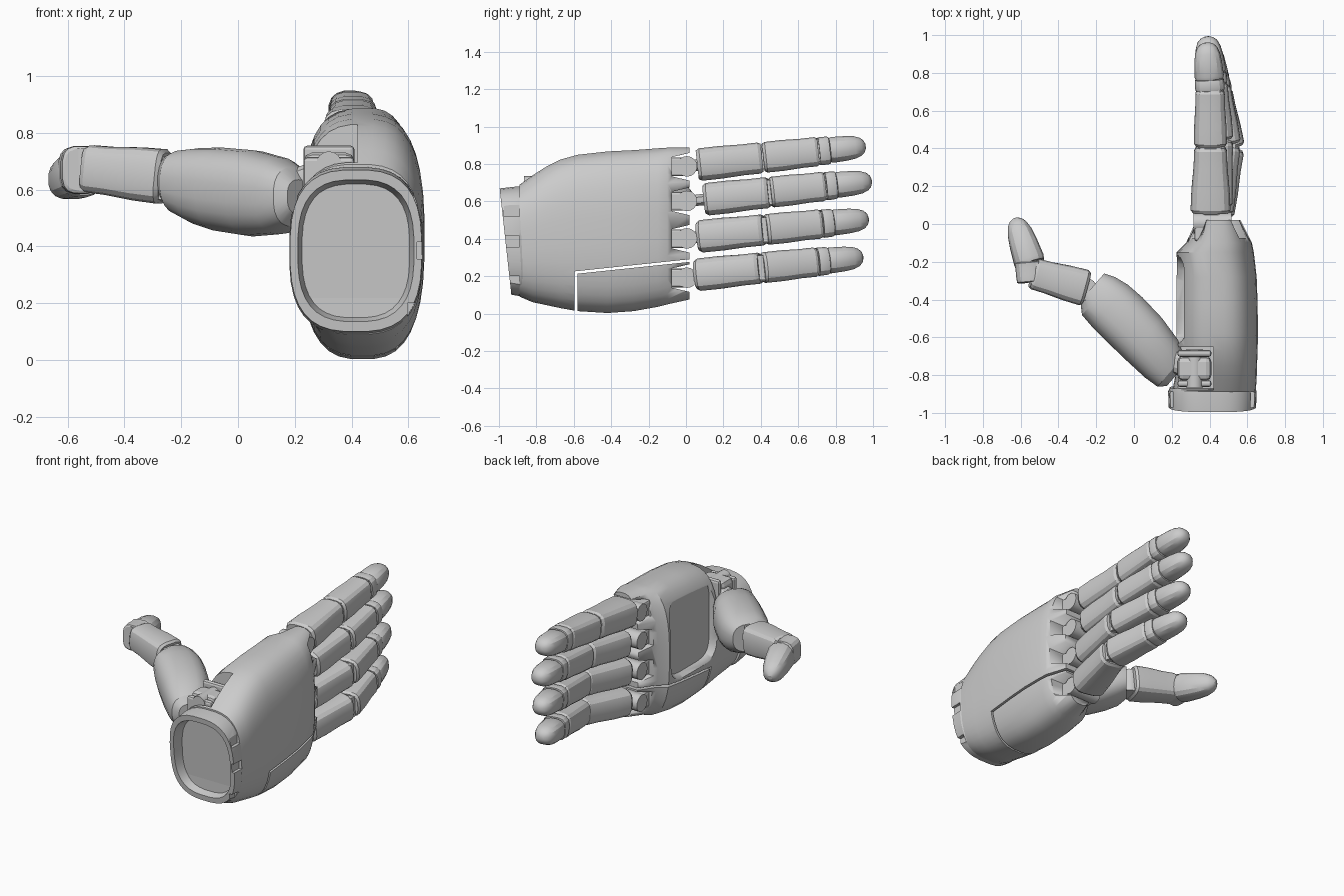
import bpy, bmesh, math
from mathutils import Vector, Matrix

if "Cube" in bpy.data.objects:
    bpy.data.objects.remove(bpy.data.objects["Cube"])

X = Vector((1, 0, 0))
Z = Vector((0, 0, 1))


def add_object(name, bm, smooth=0):
    bmesh.ops.recalc_face_normals(bm, faces=bm.faces)
    me = bpy.data.meshes.new(name)
    bm.to_mesh(me)
    bm.free()
    ob = bpy.data.objects.new(name, me)
    bpy.context.collection.objects.link(ob)
    if smooth:
        activate(ob)
        bpy.ops.object.shade_smooth_by_angle(angle=math.radians(smooth))
    return ob


def activate(ob):
    bpy.ops.object.select_all(action='DESELECT')
    ob.select_set(True)
    bpy.context.view_layer.objects.active = ob


def loft(name, rings, n=16, power=2.6, smooth=24):
    """Skin superellipse rings, each (centre, half axis u, half axis v)."""
    bm = bmesh.new()
    loops = []
    for c, u, v in rings:
        loop = []
        for i in range(n):
            a = 2 * math.pi * (i + 0.5) / n
            k, s = math.cos(a), math.sin(a)
            fu = math.copysign(abs(k) ** (2 / power), k)
            fv = math.copysign(abs(s) ** (2 / power), s)
            loop.append(bm.verts.new(c + u * fu + v * fv))
        loops.append(loop)
    for a, b in zip(loops, loops[1:]):
        for i in range(n):
            j = (i + 1) % n
            bm.faces.new((a[i], a[j], b[j], b[i]))
    bm.faces.new(loops[0])
    bm.faces.new(loops[-1])
    return add_object(name, bm, smooth)


def segment(name, a, b, size_a, size_b, profile, side=X, **kw):
    """Loft from a to b; profile is a list of (fraction, scale)."""
    a, b = Vector(a), Vector(b)
    t = (b - a).normalized()
    u = (side - t * side.dot(t)).normalized()
    v = t.cross(u)
    rings = []
    for f, s in profile:
        su = (size_a[0] + (size_b[0] - size_a[0]) * f) * s
        sv = (size_a[1] + (size_b[1] - size_a[1]) * f) * s
        rings.append((a.lerp(b, f), u * su, v * sv))
    return loft(name, rings, **kw)


def box(name, centre, size, rot=None, bevel=0):
    bm = bmesh.new()
    bmesh.ops.create_cube(bm, size=1)
    bmesh.ops.scale(bm, vec=size, verts=bm.verts)
    if bevel:
        bmesh.ops.bevel(bm, geom=bm.edges[:], offset=bevel, segments=2,
                        profile=0.5, affect='EDGES')
    m = Matrix.Translation(centre) @ (rot or Matrix())
    bmesh.ops.transform(bm, matrix=m, verts=bm.verts)
    return add_object(name, bm)


def cylinder(name, centre, axis, radius, length, n=16):
    bm = bmesh.new()
    bmesh.ops.create_cone(bm, cap_ends=True, segments=n, radius1=radius,
                          radius2=radius, depth=length)
    rot = Vector(axis).to_track_quat('Z', 'Y').to_matrix().to_4x4()
    bmesh.ops.transform(bm, matrix=Matrix.Translation(centre) @ rot, verts=bm.verts)
    return add_object(name, bm, 30)


def cut(target, cutter):
    mod = target.modifiers.new("cut", 'BOOLEAN')
    mod.operation = 'DIFFERENCE'
    mod.solver = 'EXACT'
    mod.object = cutter
    activate(target)
    bpy.ops.object.modifier_apply(modifier=mod.name)
    bpy.data.objects.remove(cutter, do_unlink=True)


# Palm: y, z low, z high, x palm side, x back side
palm_sections = [
    (-0.89, 0.09, 0.69, 0.20, 0.645), (-0.82, 0.06, 0.74, 0.215, 0.65),
    (-0.75, 0.045, 0.785, 0.22, 0.652), (-0.67, 0.028, 0.825, 0.22, 0.655),
    (-0.58, 0.012, 0.85, 0.22, 0.657), (-0.42, 0.002, 0.868, 0.22, 0.655),
    (-0.28, 0.012, 0.875, 0.22, 0.65), (-0.15, 0.035, 0.885, 0.225, 0.635),
    (-0.10, 0.048, 0.888, 0.275, 0.625), (0.02, 0.075, 0.888, 0.33, 0.565)]
palm = loft("palm", [
    (Vector(((x0 + x1) / 2, y, (z0 + z1) / 2)), X * (x1 - x0) / 2, Z * (z1 - z0) / 2)
    for y, z0, z1, x0, x1 in palm_sections], n=36, power=2.8)

# Through slit that splits off the little-finger side panel
cut(palm, box("slit_cutter", (0.42, -0.588, 0.09), (0.8, 0.014, 0.27)))
tilt = math.atan2(0.06, 0.57)
cut(palm, box("slit_cutter", (0.42, -0.27, 0.253), (0.8, 0.65, 0.014),
              Matrix.Rotation(tilt, 4, 'X')))

# Shallow hollow of the palm, between the finger ridge and the side panel
cut(palm, segment("hollow_cutter", (0.10, -0.40, 0.54), (0.265, -0.40, 0.54),
                  (0.29, 0.33), (0.22, 0.25), [(0, 1), (0.6, 1), (1, 1)],
                  side=Vector((0, 1, 0)), n=24, power=5))

# Pocket that exposes the thumb joint
cut(palm, box("pocket_cutter", (0.28, -0.765, 0.78), (0.28, 0.23, 0.36)))

# Wedge-shaped knuckle slots in the finger end of the palm
knuckle_z = [0.785, 0.60, 0.40, 0.19]
for z in knuckle_z:
    cut(palm, segment("slot_cutter", (0.42, -0.075, z), (0.42, 0.075, z),
                      (0.4, 0.052), (0.4, 0.088), [(0, 1), (1, 1)], n=4, power=90))

# Hollow wrist cuff with a tilted rim
def cuff_ring(y, lean, hx, hz):
    return (Vector((0.415, y, 0.385)), X * hx, Vector((0, -lean, 1)) * hz)


cuff = loft("wrist_cuff", [
    cuff_ring(-0.865, 0.03, 0.225, 0.295), cuff_ring(-0.89, 0.06, 0.235, 0.295),
    cuff_ring(-0.965, 0.11, 0.232, 0.285), cuff_ring(-0.965, 0.11, 0.205, 0.25),
    cuff_ring(-0.90, 0.06, 0.19, 0.235)], n=36, power=2.8)
for z, x in ((0.55, 0.64), (0.385, 0.652), (0.17, 0.62), (0.55, 0.185)):
    cut(cuff, box("notch_cutter", (x, -0.93, z), (0.045, 0.085, 0.06)))

# Fingers: base y, base z, tip y, tip z, base x, middle-joint x
BLOCK = [(0, 0.86), (0.05, 0.98), (0.35, 1.0), (0.7, 0.96), (0.95, 0.98), (1, 0.88)]
TIP = [(0, 0.92), (0.08, 1), (0.45, 1.0), (0.7, 0.94), (0.87, 0.76), (0.96, 0.5), (1, 0.2)]
fingers = {
    "index": (0.06, 0.795, 0.96, 0.895, 0.405, 0.405),
    "middle": (0.10, 0.61, 0.992, 0.708, 0.415, 0.44),
    "ring": (0.07, 0.412, 0.975, 0.506, 0.42, 0.48),
    "little": (0.06, 0.207, 0.945, 0.303, 0.425, 0.50)}
for (label, (y0, z0, y1, z1, bx, mx)), kz in zip(fingers.items(), knuckle_z):
    def at(f):
        px = [(0, bx), (0.39, mx), (0.74, 0.4 + (mx - 0.4) * 0.4), (1, 0.385)]
        for (f0, x0), (f1, x1) in zip(px, px[1:]):
            if f <= f1:
                x = x0 + (x1 - x0) * (f - f0) / (f1 - f0)
                break
        return Vector((x, y0 + (y1 - y0) * f, z0 + (z1 - z0) * f))
    nm = label + "_finger_"
    segment(nm + "proximal", at(0), at(0.385), (0.11, 0.09), (0.088, 0.086),
            BLOCK, power=3.2)
    segment(nm + "middle", at(0.392), at(0.72), (0.09, 0.085), (0.08, 0.081),
            BLOCK, power=3.2)
    segment(nm + "collar", at(0.723), at(0.785), (0.08, 0.077), (0.078, 0.075),
            [(0, 0.96), (0.2, 1), (0.8, 1), (1, 0.96)], power=3.0)
    segment(nm + "tip", at(0.787), at(1), (0.08, 0.071), (0.068, 0.062), TIP, power=2.4)
    # Hinge pins hidden in the gaps
    for f, r in ((0.39, 0.06), (0.722, 0.055)):
        cylinder(nm + "hinge", at(f), Z, r, 0.13)
    # Knuckle joint
    box(nm + "knuckle_block", (0.415, -0.045, kz), (0.19, 0.09, 0.1), bevel=0.012)
    cylinder(nm + "knuckle_barrel", (0.415, 0.005, kz + 0.002), X, 0.055, 0.2)
    segment(nm + "knuckle_link", (0.415, 0.0, kz), at(0.06), (0.06, 0.03),
            (0.06, 0.035), [(0, 1), (1, 1)], n=8)

# Thumb base joint: bevelled housing, two cheeks, pivot and link
box("thumb_joint_housing", (0.32, -0.765, 0.655), (0.18, 0.13, 0.15), bevel=0.03)
for y, top in ((-0.685, 0.755), (-0.845, 0.715)):
    box("thumb_joint_cheek", (0.32, y, top - 0.075), (0.18, 0.036, 0.15), bevel=0.014)
cylinder("thumb_joint_pivot", (0.32, -0.765, 0.69), (0, 1, 0), 0.045, 0.2)
segment("thumb_joint_link", (0.30, -0.75, 0.64), (0.14, -0.70, 0.58), (0.07, 0.07),
        (0.06, 0.07), [(0, 1), (1, 1)], side=Vector((0, 1, 0)), n=12, power=3)

# Thumb metacarpal: distance along, across low, across high, z centre, z half
along = Vector((-0.757, 0.655, 0))
across = Vector((0.655, 0.757, 0))
mid = Vector((-0.03, -0.55, 0))
loft("thumb_metacarpal", [
    (mid + along * s + across * (lo + hi) / 2 + Z * zc, across * (hi - lo) / 2, Z * zh)
    for s, lo, hi, zc, zh in [
        (-0.355, -0.10, 0.02, 0.575, 0.06), (-0.32, -0.135, 0.08, 0.575, 0.105),
        (-0.24, -0.142, 0.125, 0.578, 0.135), (-0.10, -0.138, 0.157, 0.587, 0.152),
        (0.05, -0.13, 0.172, 0.60, 0.148), (0.15, -0.122, 0.172, 0.612, 0.135),
        (0.23, -0.11, 0.158, 0.625, 0.115), (0.285, -0.06, 0.135, 0.635, 0.09)]],
     n=22, power=2.5)

# Thumb proximal segment and tip
side = Vector((0.3, 1, 0))
cylinder("thumb_hinge", (-0.255, -0.345, 0.64), Z, 0.06, 0.15)
segment("thumb_proximal", (-0.255, -0.34, 0.645), (-0.535, -0.262, 0.675), (0.1, 0.1),
        (0.085, 0.085), BLOCK, side=side, n=16, power=3.6)
cylinder("thumb_tip_hinge", (-0.54, -0.255, 0.67), Z, 0.06, 0.15)
segment("thumb_tip_collar", (-0.55, -0.31, 0.67), (-0.56, -0.20, 0.668), (0.07, 0.085),
        (0.076, 0.085), BLOCK, n=16, power=3.2)
segment("thumb_tip", (-0.55, -0.21, 0.662), (-0.63, 0.03, 0.622), (0.085, 0.09),
        (0.064, 0.066), TIP, n=16, power=2.4)
